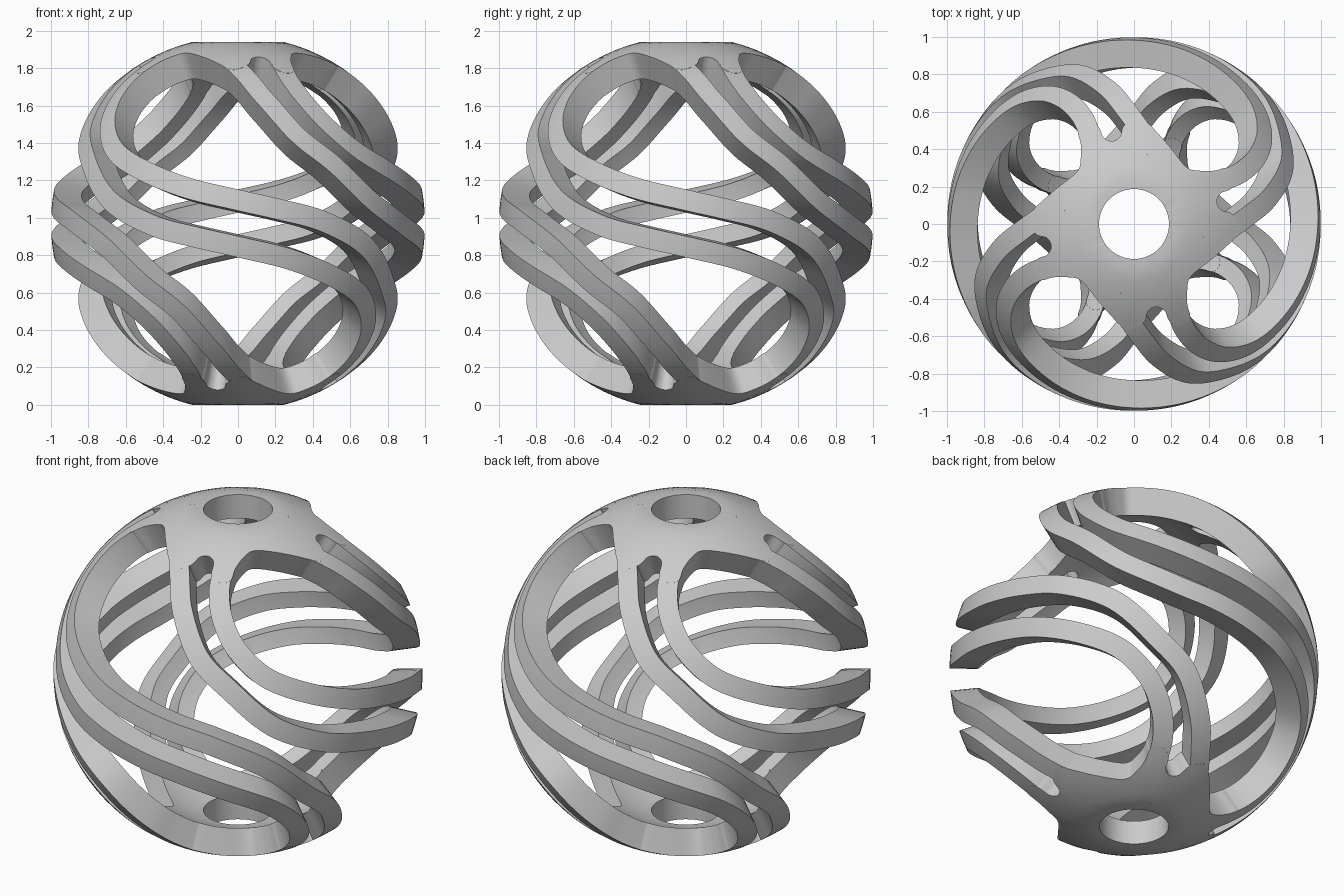
import bpy, bmesh, math
from mathutils import Vector, Matrix

if "Cube" in bpy.data.objects:
    bpy.data.objects.remove(bpy.data.objects["Cube"])

CENTRE = Vector((0, 0, 0.97))
R_IN, HALF_W, HOLE = 0.85, 0.056, 0.187
FLIP = Matrix.Rotation(math.pi, 3, 'Y')


def turn(k):
    return Matrix.Rotation(k * math.pi / 2, 3, 'Z')


def spline(pts, steps, closed=False):
    """Catmull-Rom curve through the points."""
    p = [Vector(q) for q in pts]
    p = [p[-1]] + p + p[:2] if closed else [2 * p[0] - p[1]] + p + [2 * p[-1] - p[-2]]
    out = []
    for a, b, c, d in zip(p, p[1:], p[2:], p[3:]):
        for i in range(steps):
            t = i / steps
            out.append(0.5 * (2 * b + (c - a) * t + (2 * a - 5 * b + 4 * c - d) * t**2
                              + (3 * b - a - 3 * c + d) * t**3))
    return out if closed else out + [p[-2]]


def make(name, loops, rot, ring_closed):
    """Skin a list of equal point loops into a solid."""
    bm = bmesh.new()
    rows = [[bm.verts.new(rot @ v + CENTRE) for v in lp] for lp in loops]
    n = len(rows[0])
    pairs = list(zip(rows, rows[1:]))
    if ring_closed:
        pairs.append((rows[-1], rows[0]))
    else:
        bm.faces.new(rows[0])
        bm.faces.new(rows[-1])
    for a, b in pairs:
        for i in range(n):
            j = (i + 1) % n
            bm.faces.new((a[i], a[j], b[j], b[i]))
    bmesh.ops.recalc_face_normals(bm, faces=bm.faces)
    me = bpy.data.meshes.new(name)
    bm.to_mesh(me)
    bm.free()
    ob = bpy.data.objects.new(name, me)
    bpy.context.collection.objects.link(ob)
    ob.select_set(True)
    bpy.context.view_layer.objects.active = ob


# S-shaped strand: path on the unit sphere from top hub to bottom hub
upper = [(-.33, -.17, .928), (-.45, -.225, .864), (-.57, -.275, .774), (-.66, -.36, .66),
         (-.70, -.485, .524), (-.655, -.65, .385), (-.5, -.82, .28), (-.27, -.945, .19),
         (0, -.99, .125)]
lower = [(-.3, .19, .935), (-.4, .115, .909), (-.505, .035, .862), (-.615, -.045, .787),
         (-.73, -.145, .668), (-.82, -.315, .478), (-.80, -.5, .33), (-.69, -.715, .125),
         (-.46, -.89, -.01), (-.22, -.97, -.075)]
path = [v.normalized() for v in spline(upper + [(-x, y, -z) for x, y, z in reversed(lower)], 7)]
sections = []
for i, c in enumerate(path):
    tangent = path[min(i + 1, len(path) - 1)] - path[max(i - 1, 0)]
    side = tangent.cross(c).normalized() * HALF_W
    a, b = (c + side).normalized(), (c - side).normalized()
    m = c * 1.0
    sections.append([a, m, b, b * R_IN, m * R_IN, a * R_IN])

# Hub: pierced cap with four slit arms, outline of one arm seen from above
arm = [(-.305, .28), (-.42, .185), (-.53, .085), (-.57, .02), (-.525, -.055), (-.465, -.075),
       (-.443, -.12), (-.465, -.165), (-.52, -.19), (-.54, -.25), (-.5, -.30),
       (-.43, -.285), (-.35, -.285)]
outline = spline([turn(k) @ Vector((x, y, 0)) for k in range(4) for x, y in arm], 4, True)
hub = []
for p in outline:
    d, r_out = p.normalized(), p.length
    radii = [HOLE + (r_out - HOLE) * i / 6 for i in range(7)]
    top = [d * r + Vector((0, 0, min(.97, math.sqrt(1.001 - r * r)))) for r in radii]
    radii = [HOLE + (r_out * R_IN - HOLE) * i / 6 for i in range(7)]
    under = [d * r + Vector((0, 0, math.sqrt((R_IN - .001)**2 - r * r))) for r in radii]
    hub.append(top + under[::-1])

# Repeat everything around the axis and flipped end for end
for label, flip in (("top", Matrix.Identity(3)), ("bottom", FLIP)):
    make(label + "_hub", hub, flip, True)
    for k in range(4):
        make(f"{label}_strand_{k + 1}", sections, turn(k) @ flip, False)

bpy.ops.object.shade_smooth_by_angle(angle=math.radians(35))
